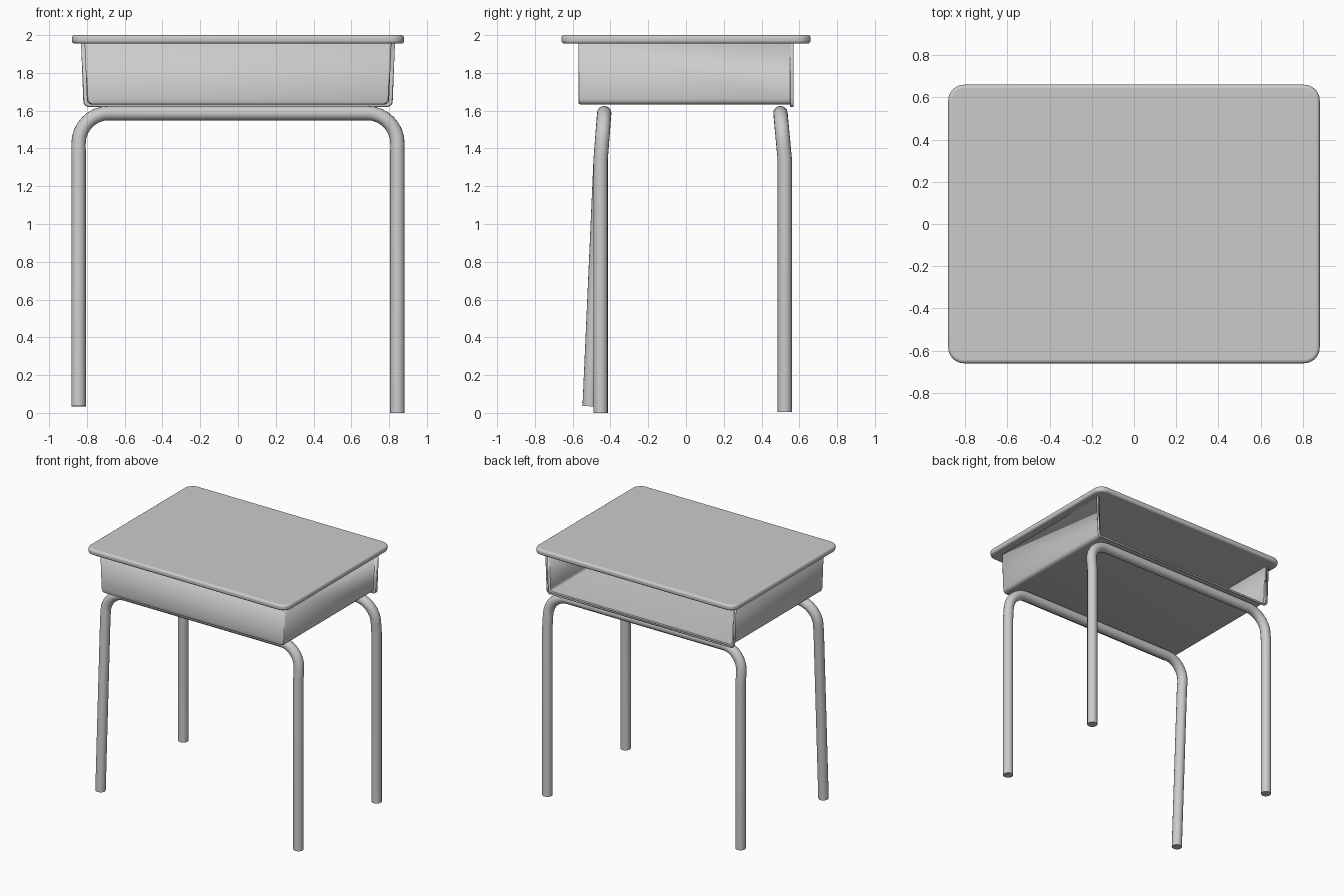
import bpy, bmesh
from math import sin, cos, pi, radians

if "Cube" in bpy.data.objects:
    bpy.data.objects.remove(bpy.data.objects["Cube"])


def finish(obj, angle=35):
    bpy.ops.object.select_all(action='DESELECT')
    obj.select_set(True)
    bpy.context.view_layer.objects.active = obj
    if obj.type == 'CURVE':
        bpy.ops.object.convert(target='MESH')
    bpy.ops.object.shade_smooth_by_angle(angle=radians(angle))


def add_mesh(name, bm):
    bmesh.ops.recalc_face_normals(bm, faces=bm.faces)
    mesh = bpy.data.meshes.new(name)
    bm.to_mesh(mesh)
    bm.free()
    obj = bpy.data.objects.new(name, mesh)
    bpy.context.collection.objects.link(obj)
    return obj


def desk_top(hx=0.88, hy=0.66, z0=1.955, z1=2.0, r=0.075, steps=8):
    bm = bmesh.new()
    verts = []
    for q, (sx, sy) in enumerate([(1, 1), (-1, 1), (-1, -1), (1, -1)]):
        for i in range(steps + 1):
            a = (q + i / steps) * pi / 2
            verts.append(bm.verts.new((sx * (hx - r) + r * cos(a), sy * (hy - r) + r * sin(a), z0)))
    face = bm.faces.new(verts)
    ext = bmesh.ops.extrude_face_region(bm, geom=[face])
    bmesh.ops.translate(bm, vec=(0, 0, z1 - z0),
                        verts=[v for v in ext['geom'] if isinstance(v, bmesh.types.BMVert)])
    obj = add_mesh("desk_top", bm)
    bev = obj.modifiers.new("rounded_edge", 'BEVEL')
    bev.width, bev.segments, bev.limit_method = 0.016, 4, 'ANGLE'
    bev.angle_limit = radians(50)
    finish(obj, 40)


def tray_section(grow, r=0.03, steps=5, top=1.957):
    """U-shaped section (x, z) of the tray, widened by grow."""
    wt, wb, zb = 0.812 + grow, 0.800 + grow, 1.632 - grow * 0.65
    right = [(wt, top)]
    for i in range(steps + 1):
        a = i / steps * pi / 2
        right.append((wb - r + r * cos(a), zb + r - r * sin(a)))
    return right + [(-x, z) for x, z in reversed(right)]


def tray():
    bm = bmesh.new()
    # rounded front edge, body, then the outward lip around the open back
    rows = [(-0.570, -0.014), (-0.566, -0.005), (-0.556, 0), (0.550, 0),
            (0.552, 0.016), (0.557, 0.019), (0.570, 0.019)]
    loops = [[bm.verts.new((x, y, z)) for x, z in tray_section(g)] for y, g in rows]
    bm.faces.new(loops[0])
    for a, b in zip(loops, loops[1:]):
        for i in range(len(a) - 1):
            bm.faces.new((a[i], a[i + 1], b[i + 1], b[i]))
    bmesh.ops.recalc_face_normals(bm, faces=bm.faces)
    # make sure normals point outwards so the thickness grows inwards
    front = min(bm.faces, key=lambda f: f.calc_center_median().y)
    flip = front.normal.y > 0
    if flip:
        bmesh.ops.reverse_faces(bm, faces=bm.faces)
    mesh = bpy.data.meshes.new("book_tray")
    bm.to_mesh(mesh)
    bm.free()
    obj = bpy.data.objects.new("book_tray", mesh)
    bpy.context.collection.objects.link(obj)
    sol = obj.modifiers.new("sheet", 'SOLIDIFY')
    sol.thickness, sol.offset = 0.01, -1
    finish(obj)


def tube_frame(name, y_top, y_knee, left_foot, right_foot, hx=0.844, z_top=1.587, r=0.16):
    z_knee = 1.34

    def half(s, foot):
        pts = [(s * hx, foot[0], foot[1]), (s * hx, y_knee, z_knee)]
        for i in range(9):
            a = i / 8 * pi / 2
            z = z_top - r + r * sin(a)
            t = (z - z_knee) / (z_top - z_knee)
            pts.append((s * (hx - r + r * cos(a)), y_knee + (y_top - y_knee) * t, z))
        return pts

    path = half(-1, left_foot) + half(1, right_foot)[::-1]
    curve = bpy.data.curves.new(name, 'CURVE')
    curve.dimensions = '3D'
    curve.bevel_depth, curve.bevel_resolution, curve.use_fill_caps = 0.038, 6, True
    spline = curve.splines.new('POLY')
    spline.points.add(len(path) - 1)
    for p, co in zip(spline.points, path):
        p.co = (*co, 1)
    obj = bpy.data.objects.new(name, curve)
    bpy.context.collection.objects.link(obj)
    finish(obj)


desk_top()
tray()
# bent tube legs; the left side stands slightly short, its front leg leaning forward
tube_frame("front_leg_frame", -0.433, -0.452, (-0.510, 0.035), (-0.452, 0.0))
tube_frame("back_leg_frame", 0.500, 0.523, (0.523, 0.035), (0.523, 0.005))
